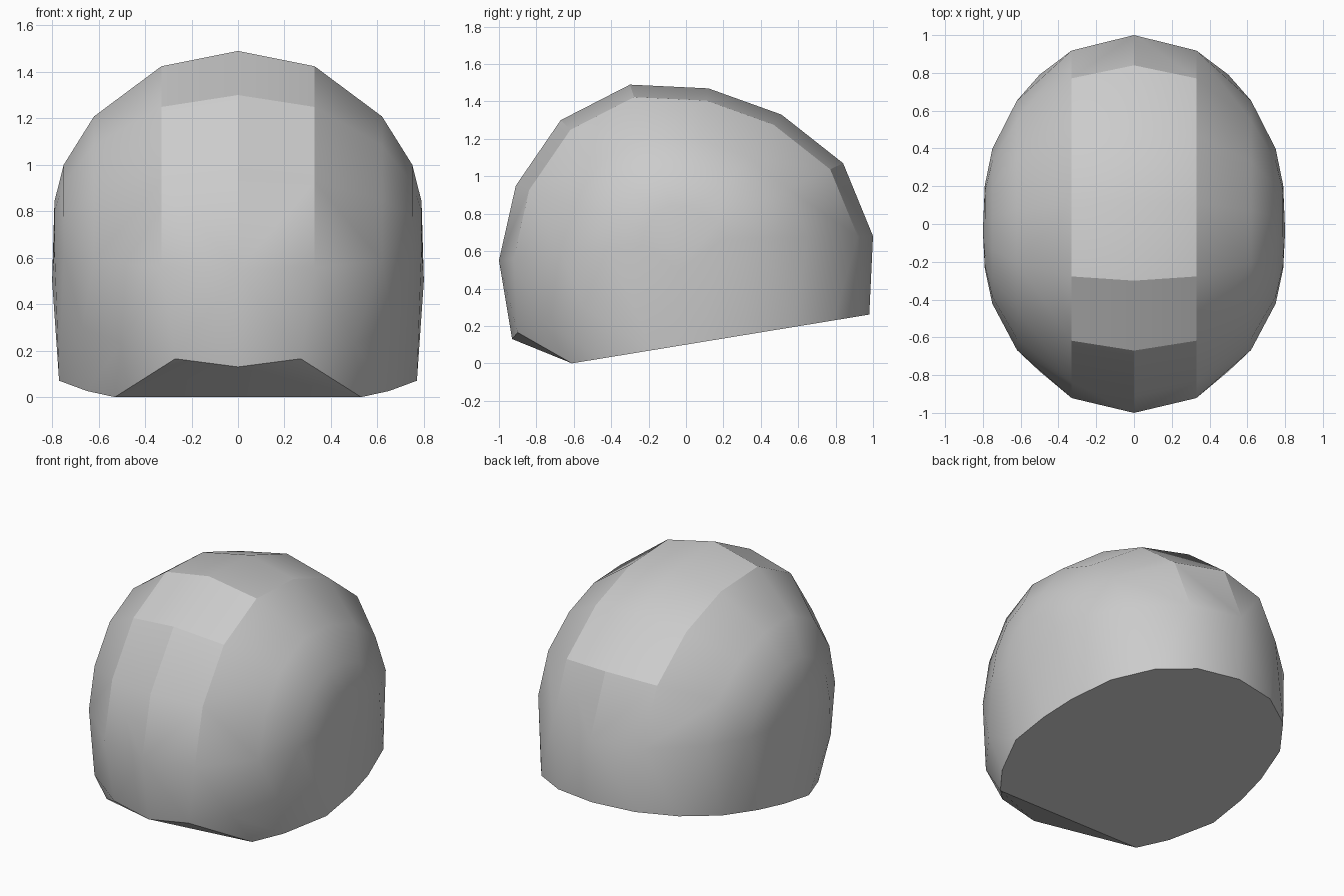
import bpy
import bmesh
from math import radians

cube = bpy.data.objects.get("Cube")
if cube:
    bpy.data.objects.remove(cube)

# Single light grey material
grey = bpy.data.materials.new("light_grey")
grey.use_nodes = True
colour = (0.6, 0.6, 0.6, 1)
grey.diffuse_color = colour
grey.node_tree.nodes["Principled BSDF"].inputs["Base Color"].default_value = colour

# Dome: one centre-line profile (y, z), shrunk towards the side poles
profile = [(-1, .55), (-.91, .95), (-.67, 1.30), (-.30, 1.49), (.12, 1.47),
           (.51, 1.33), (.84, 1.07), (1, .68)]
sections = [(0, 1), (.33, .92), (.62, .66), (.75, .41), (.79, .22)]
middle_y, middle_z = -.02, .66
points = [(.8, -.04, .5)]
for x, scale in sections:
    for y, z in profile:
        points.append((x, middle_y * (1 - scale) + y * scale,
                       middle_z + (z - middle_z) * scale))

# Sloping base rim, rising towards the back
front_y, slope = -.61, .164
rim = [(.53, front_y), (.65, -.45), (.77, -.18), (.77, .08), (.74, .3),
       (.66, .57), (.5, .79), (.28, .93), (0, .98)]
points += [(x, y, (y - front_y) * slope) for x, y in rim]

# Bevelled front lip
points += [(0, -.93, .13), (.27, -.9, .165), (.5, -.78, .23), (.67, -.55, .3)]

# Mirror the points and skin them as one closed faceted shell
bm = bmesh.new()
for x, y, z in points:
    for side in ((1, -1) if x else (1,)):
        bm.verts.new((x * side, y, z))
hull = bmesh.ops.convex_hull(bm, input=bm.verts[:])
spare = [v for v in bm.verts if not v.link_faces]
bmesh.ops.delete(bm, geom=spare, context='VERTS')
bmesh.ops.dissolve_limit(bm, angle_limit=radians(1), verts=bm.verts[:],
                         edges=bm.edges[:])
bmesh.ops.recalc_face_normals(bm, faces=bm.faces[:])

mesh = bpy.data.meshes.new("rounded_shell")
bm.to_mesh(mesh)
bm.free()
mesh.materials.append(grey)
shell = bpy.data.objects.new("rounded_shell", mesh)
bpy.context.collection.objects.link(shell)

# Soft shading across shallow facets, crisp steeper edges
bpy.ops.object.select_all(action='DESELECT')
shell.select_set(True)
bpy.context.view_layer.objects.active = shell
bpy.ops.object.shade_smooth_by_angle(angle=radians(24))
